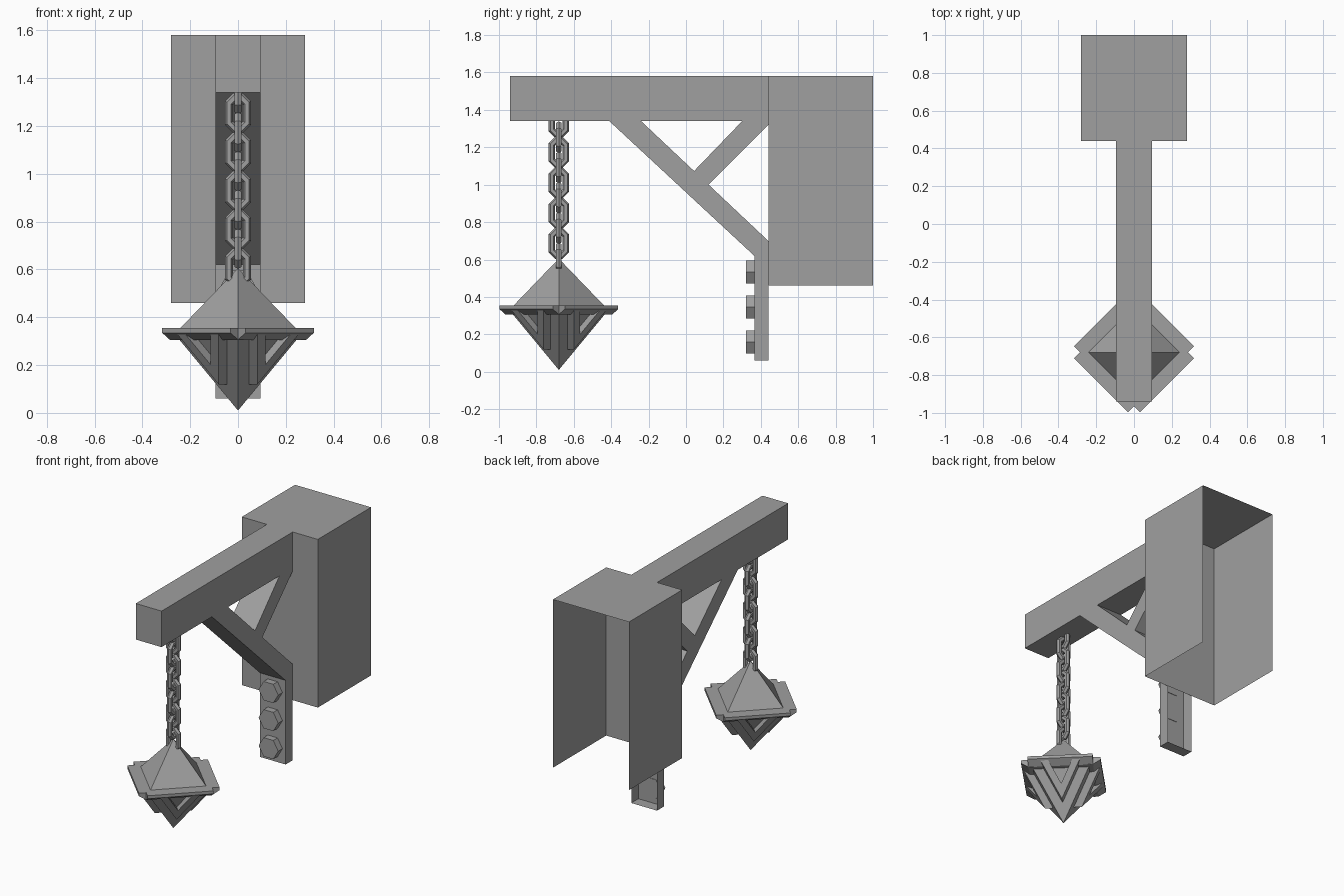
import bpy, bmesh, math
from mathutils import Vector, Matrix

cube = bpy.data.objects.get("Cube")
if cube:
    bpy.data.objects.remove(cube)

grey = bpy.data.materials.new("plain grey")
grey.use_nodes = True
COLOUR = (0.35, 0.35, 0.35, 1)
grey.diffuse_color = COLOUR
grey.node_tree.nodes["Principled BSDF"].inputs["Base Color"].default_value = COLOUR


def finish(bm, name, place=None):
    bmesh.ops.recalc_face_normals(bm, faces=bm.faces)
    if place:
        bm.transform(place)
    mesh = bpy.data.meshes.new(name)
    bm.to_mesh(mesh)
    bm.free()
    mesh.materials.append(grey)
    obj = bpy.data.objects.new(name, mesh)
    bpy.context.collection.objects.link(obj)
    return obj


def drop_faces(bm, *directions):
    """Open a shell on the sides facing the given directions."""
    bmesh.ops.recalc_face_normals(bm, faces=bm.faces)
    bm.normal_update()
    gone = [f for f in bm.faces if any(f.normal.dot(Vector(d)) > 0.99 for d in directions)]
    bmesh.ops.delete(bm, geom=gone, context='FACES')


def box(lo, hi):
    bm = bmesh.new()
    lo, hi = Vector(lo), Vector(hi)
    bmesh.ops.create_cube(bm, size=1, matrix=Matrix.Translation((lo + hi) / 2)
                          @ Matrix.Diagonal((hi - lo).to_4d()))
    return bm


def extrude_yz(profile, half_width):
    """Prism with a side profile in y and z, running along x."""
    bm = bmesh.new()
    a, b = [[bm.verts.new((x, y, z)) for y, z in profile] for x in (-half_width, half_width)]
    n = len(profile)
    bm.faces.new(a)
    bm.faces.new(b)
    for i in range(n):
        j = (i + 1) % n
        bm.faces.new((a[i], a[j], b[j], b[i]))
    return bm


def ring_loft(rings, closed):
    """Skin a series of equal vertex rings."""
    bm = bmesh.new()
    loops = [[bm.verts.new(p) for p in ring] for ring in rings]
    n = len(loops[0])
    for k in range(len(loops) if closed else len(loops) - 1):
        a, b = loops[k], loops[(k + 1) % len(loops)]
        for i in range(n):
            j = (i + 1) % n
            bm.faces.new((a[i], a[j], b[j], b[i]))
    return bm


BACK, DOWN = (0, 1, 0), (0, 0, -1)
HALF = 0.095

# Hollow wall block, open behind and below
bm = box((-0.28, 0.44, 0.46), (0.28, 1.0, 1.58))
drop_faces(bm, BACK, DOWN)
finish(bm, "wall_block")

# Beam
bm = box((-HALF, -0.94, 1.34), (HALF, 0.44, 1.58))
drop_faces(bm, BACK)
finish(bm, "beam")

# Diagonal brace running down into the mounting plate
bm = extrude_yz([(-0.41, 1.34), (0.365, 0.62), (0.365, 0.06),
                 (0.44, 0.06), (0.44, 0.70), (-0.24, 1.34)], HALF)
drop_faces(bm, BACK)
finish(bm, "brace_and_plate")

# Short counter brace
bm = extrude_yz([(0.04, 1.07), (0.12, 1.0), (0.44, 1.32), (0.44, 1.34), (0.30, 1.34)], HALF)
finish(bm, "counter_brace")

# Hexagonal bolts
for i in range(3):
    bm = bmesh.new()
    bmesh.ops.create_cone(bm, cap_ends=True, segments=6, radius1=0.072, radius2=0.072, depth=0.048)
    bm.transform(Matrix.Rotation(math.pi / 6, 4, 'Z'))
    # keep one corner pointing sideways
    if max(v.co.x for v in bm.verts) < 0.07:
        bm.transform(Matrix.Rotation(math.pi / 6, 4, 'Z'))
    finish(bm, f"bolt_{i + 1}", Matrix.Translation((0, 0.344, 0.533 - 0.187 * i))
           @ Matrix.Rotation(math.pi / 2, 4, 'X'))


# Chain of long octagonal links
def link_outline(offset, depth, w=0.037, l=0.068, cut=0.026):
    k = 0.414 * offset
    quarter = [(w + offset, l - cut + k), (w - cut + k, l + offset)]
    right = [(x, -z) for x, z in quarter[::-1]] + quarter
    return [(x, depth, z) for x, z in right + [(-x, -z) for x, z in right]]


SECTION = [(0.017 * math.cos(a), 0.017 * math.sin(a))
           for a in (math.pi / 3 * i for i in range(6))]
for i in range(10):
    bm = ring_loft([link_outline(o, d) for o, d in SECTION], True)
    turn = math.pi / 2 if i % 2 == 0 else 0
    finish(bm, f"chain_link_{i + 1}", Matrix.Translation((0, -0.68, 1.335 - 0.081 * i))
           @ Matrix.Rotation(turn, 4, 'Z'))

# Weight core: a double pyramid
MID, TIP, RADIUS = 0.33, 0.01, 0.265
HANG = Matrix.Translation((0, -0.68, 0))
bm = bmesh.new()
corners = [bm.verts.new((RADIUS * x, RADIUS * y, MID)) for x, y in ((1, 0), (0, 1), (-1, 0), (0, -1))]
ends = [bm.verts.new((0, 0, z)) for z in (0.605, TIP)]
for i in range(4):
    for end in ends:
        bm.faces.new((corners[i], corners[(i + 1) % 4], end))
finish(bm, "weight_core", HANG)

# Rim bar and raised V frame on each side of the weight
SIDE = RADIUS / math.sqrt(2)


def v_outline(inset, push):
    """Triangle on a lower face, set in from its edges and pushed outward."""
    def height(dist):
        return TIP + (MID - TIP) * dist / SIDE
    s = SIDE - inset
    return [(-s, SIDE + push, MID), (s, SIDE + push, MID), (0, inset + push, height(inset))]


for i in range(4):
    place = HANG @ Matrix.Rotation(math.pi / 4 + i * math.pi / 2, 4, 'Z')
    bm = extrude_yz([(0.17, 0.355), (0.247, 0.355), (0.247, 0.335), (0.20, 0.305), (0.17, 0.305)], 0.202)
    finish(bm, f"rim_bar_{i + 1}", place)
    bm = ring_loft([v_outline(0.064, -0.01), v_outline(0.064, 0.05),
                    v_outline(0.112, 0.05), v_outline(0.112, -0.01)], True)
    finish(bm, f"v_frame_{i + 1}", place)
